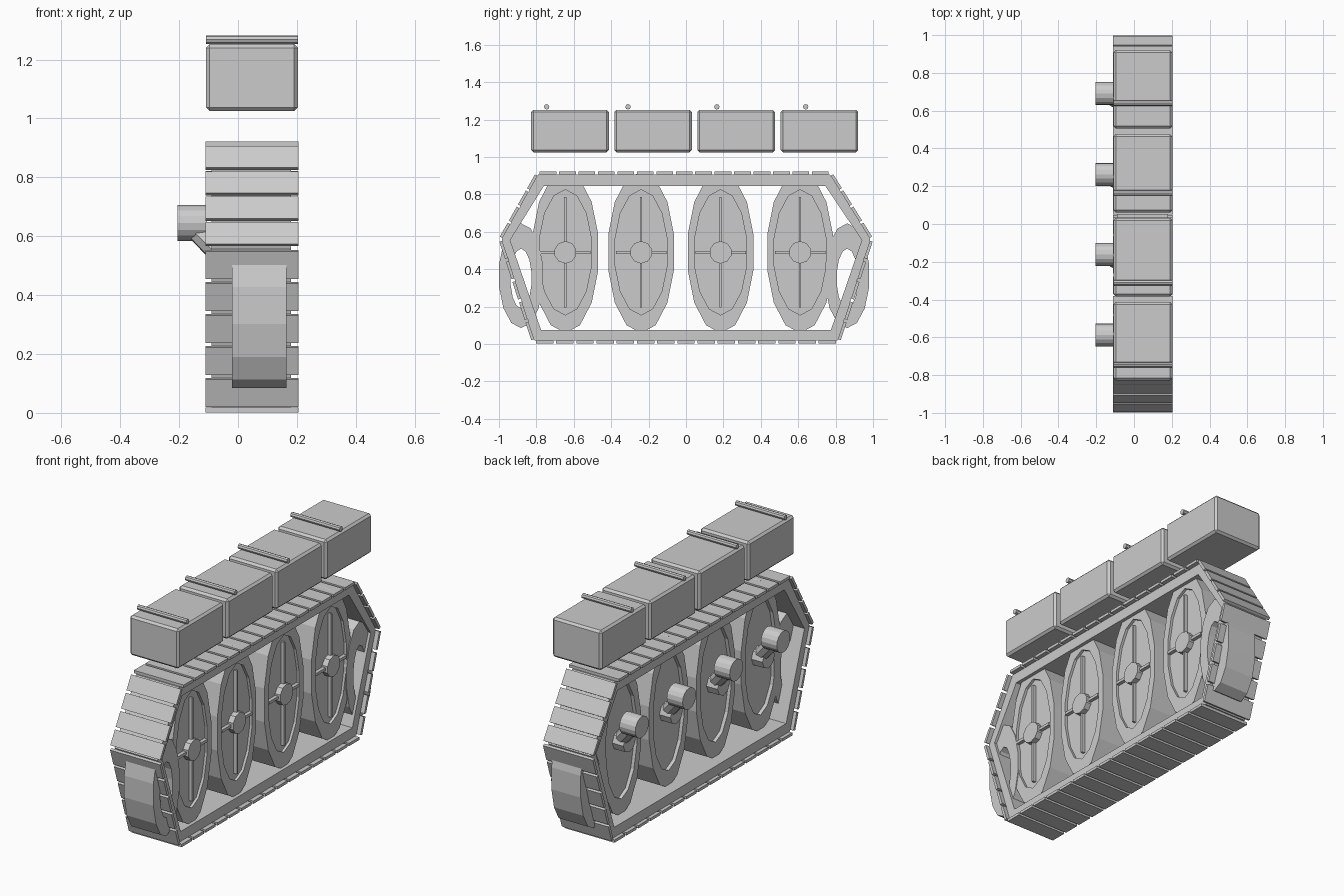
import bpy, bmesh, math
from mathutils import Vector, Matrix

if "Cube" in bpy.data.objects:
    bpy.data.objects.remove(bpy.data.objects["Cube"])


def finish(name, bm):
    bmesh.ops.recalc_face_normals(bm, faces=bm.faces[:])
    mesh = bpy.data.meshes.new(name)
    bm.to_mesh(mesh)
    bm.free()
    ob = bpy.data.objects.new(name, mesh)
    bpy.context.collection.objects.link(ob)
    return ob


def box(name, lo, hi, bevel=0, rot=0):
    lo, hi = Vector(lo), Vector(hi)
    bm = bmesh.new()
    bmesh.ops.create_cube(bm, size=1)
    bmesh.ops.scale(bm, vec=hi - lo, verts=bm.verts)
    if bevel:
        bmesh.ops.bevel(bm, geom=bm.edges[:], offset=bevel, segments=1, affect='EDGES')
    ob = finish(name, bm)
    ob.location = (lo + hi) / 2
    ob.rotation_euler.x = rot
    return ob


def rod(name, a, b, r, n):
    """Cylinder between two points."""
    a, b = Vector(a), Vector(b)
    bm = bmesh.new()
    bmesh.ops.create_cone(bm, cap_ends=True, segments=n, radius1=r, radius2=r, depth=(b - a).length)
    m = Matrix.Translation((a + b) / 2) @ (b - a).to_track_quat('Z', 'Y').to_matrix().to_4x4()
    bmesh.ops.transform(bm, matrix=m, verts=bm.verts)
    return finish(name, bm)


def ellipse(cy, cz, ry, rz, n):
    return [(cy + ry * math.sin(2 * math.pi * i / n), cz + rz * math.cos(2 * math.pi * i / n)) for i in range(n)]


def loft(name, sections, closed=False):
    """Join (x, yz outline) sections; either cap the ends or close the loop."""
    bm = bmesh.new()
    rings = [[bm.verts.new((x, y, z)) for y, z in pts] for x, pts in sections]
    n = len(rings[0])
    pairs = list(zip(rings, rings[1:]))
    if closed:
        pairs.append((rings[-1], rings[0]))
    else:
        bm.faces.new(rings[0])
        bm.faces.new(rings[-1])
    for p, q in pairs:
        for i in range(n):
            j = (i + 1) % n
            bm.faces.new((p[i], p[j], q[j], q[i]))
    return finish(name, bm)


def tube(name, outer, inner, x0, x1):
    return loft(name, [(x0, outer), (x1, outer), (x1, inner), (x0, inner)], closed=True)


# Track belt
outer = [(-.79, .905), (.77, .905), (.985, .56), (.81, .018), (-.81, .018), (-.985, .56)]
inner = [(-.76, .845), (.745, .845), (.94, .555), (.775, .075), (-.775, .075), (-.94, .555)]
tube("track_belt", outer, inner, -.09, .18)

# Track pads along every side of the belt
T = .016
for k, count in enumerate([15, 4, 5, 15, 5, 4]):
    p, q = Vector(outer[k]), Vector(outer[(k + 1) % 6])
    d = (q - p).normalized()
    nrm = Vector((-d.y, d.x))
    pitch = (q - p).length / count
    for i in range(count):
        c = p + d * pitch * (i + .5) + nrm * T / 2
        w = pitch * .43
        box("track_pad", (-.11, c.x - w, c.y - T / 2), (.205, c.x + w, c.y + T / 2),
            rot=math.atan2(d.y, d.x))

# Road wheels with recessed faces, hubs, spokes and suspension arms
CZ = .49
for y, ya in [(-.645, -.587), (-.24, -.162), (.185, .263), (.61, .69)]:
    rim = ellipse(y, CZ, .18, .432, 14)
    face = ellipse(y, CZ, .142, .335, 14)
    loft("road_wheel", [(.0, face), (-.02, face), (-.02, rim), (.16, rim), (.16, face), (.145, face)])
    rod("wheel_hub", (.1, y, CZ), (.178, y, CZ), .06, 10)
    box("wheel_spoke_vertical", (.14, y - .006, CZ - .295), (.165, y + .006, CZ + .295))
    box("wheel_spoke_horizontal", (.14, y - .135, CZ - .008), (.165, y + .135, CZ + .008))
    rod("axle_cap", (-.07, y, CZ), (.02, y, CZ), .055, 8)
    rod("suspension_arm", (-.155, ya, .638), (-.02, y, .5), .04, 8)
    rod("suspension_pivot", (-.205, ya, .645), (-.105, ya, .645), .061, 16)

# End wheels with open centres
for name, y in [("front_end_wheel", -.882), ("rear_end_wheel", .862)]:
    tube(name, ellipse(y, .365, .12, .28, 14), ellipse(y, .35, .057, .16, 14), -.02, .165)

# Side skirt boxes with a handle bar on each
for i, yb in enumerate([-.745, -.31, .165, .64]):
    y0 = -.828 + i * .4445
    box("storage_box", (-.108, y0, 1.025), (.203, y0 + .415, 1.252), bevel=.012)
    rod("box_handle", (-.108, yb, 1.268), (.203, yb, 1.268), .0145, 8)
